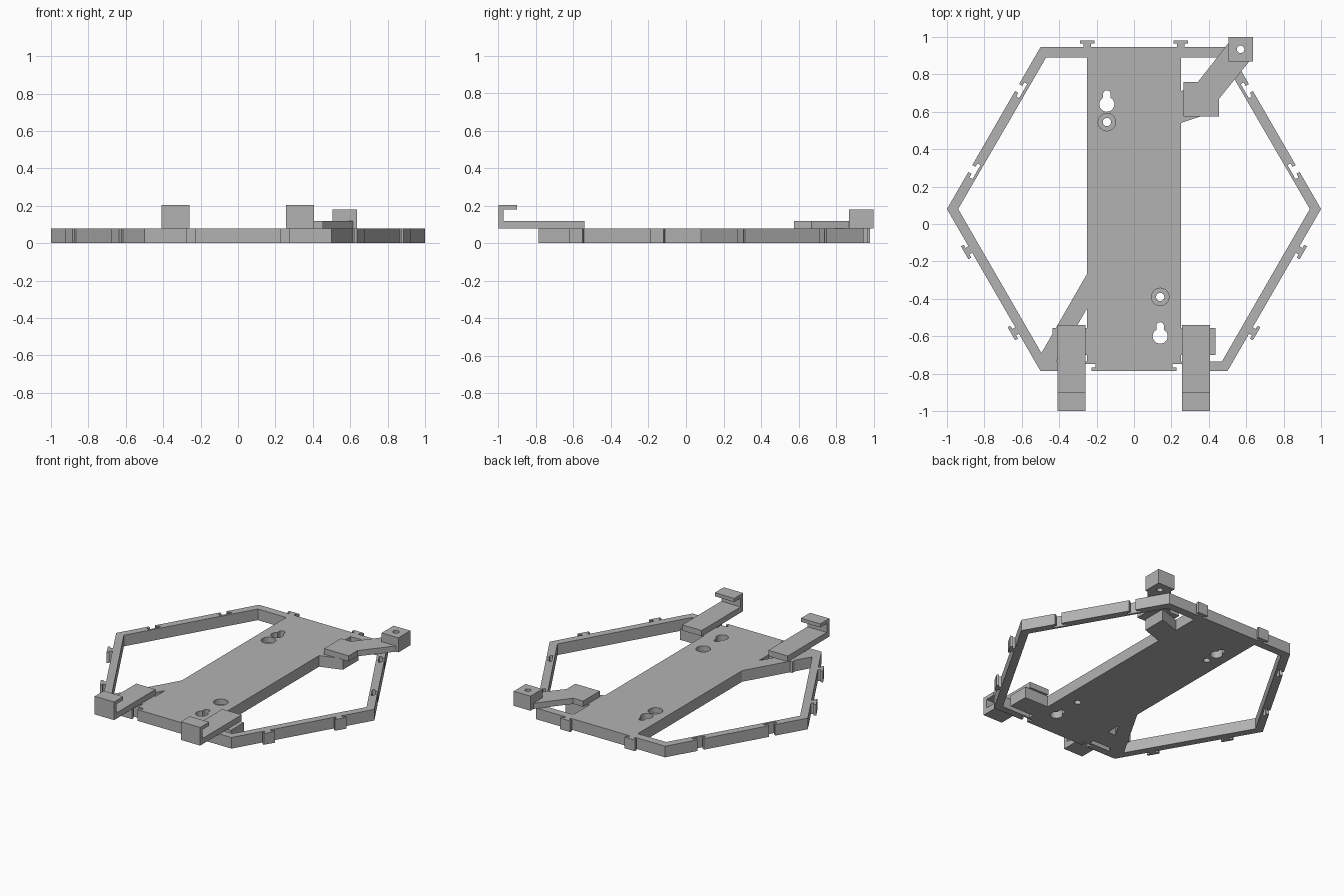
import bpy, bmesh, math
from mathutils import Vector

cube = bpy.data.objects.get("Cube")
if cube:
    bpy.data.objects.remove(cube)

grey = bpy.data.materials.new("plain grey")
grey.use_nodes = True
colour = (0.45, 0.45, 0.45, 1)
grey.diffuse_color = colour
grey.node_tree.nodes["Principled BSDF"].inputs["Base Color"].default_value = colour

TOP = 0.078          # thickness of the base
CENTRE = Vector((0, 0.08))


def prism(name, outline, low, high, along_x=False):
    """Extrude an outline along z, or a (y, z) profile along x."""
    bm = bmesh.new()
    place = (lambda p, h: (h, p[0], p[1])) if along_x else (lambda p, h: (p[0], p[1], h))
    face = bm.faces.new([bm.verts.new(place(p, low)) for p in outline])
    push = Vector((high - low, 0, 0)) if along_x else Vector((0, 0, high - low))
    new = bmesh.ops.extrude_face_region(bm, geom=[face], use_keep_orig=True)["geom"]
    bmesh.ops.translate(bm, vec=push, verts=[g for g in new if isinstance(g, bmesh.types.BMVert)])
    bmesh.ops.recalc_face_normals(bm, faces=bm.faces)
    mesh = bpy.data.meshes.new(name)
    bm.to_mesh(mesh)
    bm.free()
    mesh.materials.append(grey)
    obj = bpy.data.objects.new(name, mesh)
    bpy.context.collection.objects.link(obj)
    return obj


def combine(target, tool, operation):
    """Apply a boolean and discard the tool."""
    mod = target.modifiers.new("cut", 'BOOLEAN')
    mod.operation, mod.object, mod.solver = operation, tool, 'EXACT'
    bpy.context.view_layer.objects.active = target
    bpy.ops.object.modifier_apply(modifier=mod.name)
    bpy.data.objects.remove(tool)


def cut(target, outline, low=-0.1, high=0.3):
    combine(target, prism("cutter", outline, low, high), 'DIFFERENCE')


def circle(x, y, r, start=0, sweep=360, n=24):
    angles = [math.radians(start + sweep * i / n) for i in range(n + (sweep < 360))]
    return [(x + r * math.cos(a), y + r * math.sin(a)) for a in angles]


def rect(x0, x1, y0, y1):
    return [(x0, y0), (x1, y0), (x1, y1), (x0, y1)]


# Hexagonal outline: alternate edges carry T tabs and matching T slots
half_tee = [(0.02, 0), (0.02, 0.018), (0.04, 0.018), (0.04, 0.035)]
tee = [(-s, h) for s, h in half_tee] + half_tee[::-1]
corners = [CENTRE + Vector((math.cos(a), math.sin(a)))
           for a in (math.radians(60 * k) for k in range(6))]
outline = []
for k, corner in enumerate(corners):
    after = corners[(k + 1) % 6]
    along = (after - corner).normalized()
    out = Vector((along.y, -along.x))
    size = 1 if k % 2 else 1.08
    side = 1 if k % 2 else -1
    outline.append(corner)
    for shift in (-0.25, 0.25):
        middle = (corner + after) / 2 + along * shift
        outline += [middle + size * (along * s + out * h * side) for s, h in tee]
base = prism("hexagonal_base", outline, 0, TOP)

# Openings either side of the central plate
cut(base, [(-0.94, 0.08), (-0.47, 0.89), (-0.25, 0.89), (-0.25, -0.265), (-0.495, -0.69)])
cut(base, [(0.94, 0.08), (0.47, 0.89), (0.25, 0.89), (0.25, -0.735), (0.47, -0.735)])
cut(base, [(-0.25, -0.45), (-0.415, -0.735), (-0.25, -0.735)])

# Pads that carry the clips and the arm
for x0, x1 in ((-0.435, -0.24), (0.24, 0.435)):
    combine(base, prism("pad", rect(x0, x1, -0.7, -0.555), 0, TOP), 'UNION')
arm_pad = [(0.24, 0.537), (0.4, 0.59), (0.4, 0.76), (0.24, 0.707)]
combine(base, prism("pad", arm_pad, 0, TOP), 'UNION')

# Keyholes and counterbored screw holes
for x, key_y, screw_y in ((-0.145, 0.64, 0.545), (0.14, -0.6, -0.39)):
    keyhole = circle(x, key_y, 0.04, 120, 300) + circle(x, key_y + 0.055, 0.02, 0, 180, 12)
    cut(base, keyhole)
    cut(base, circle(x, screw_y, 0.022))
    cut(base, circle(x, screw_y, 0.047), 0.04)

# Front clips: a flat tongue with a hooked end
hook = [(-0.54, TOP), (-1, TOP), (-1, 0.205), (-0.9, 0.205), (-0.9, 0.18),
        (-0.972, 0.18), (-0.972, 0.118), (-0.54, 0.118)]
prism("left_front_clip", hook, 0.257, 0.407, along_x=True)
prism("right_front_clip", hook, -0.41, -0.26, along_x=True)

# Rear arm with a drilled block at its end
arm = prism("rear_arm", [(0.265, 0.575), (0.455, 0.575), (0.455, 0.67), (0.625, 0.88),
                         (0.6, 0.95), (0.515, 0.98), (0.342, 0.76), (0.265, 0.76)], TOP, 0.118)
combine(arm, prism("block", rect(0.505, 0.635, 0.868, 1), TOP, 0.18), 'UNION')
cut(arm, circle(0.57, 0.934, 0.02))
